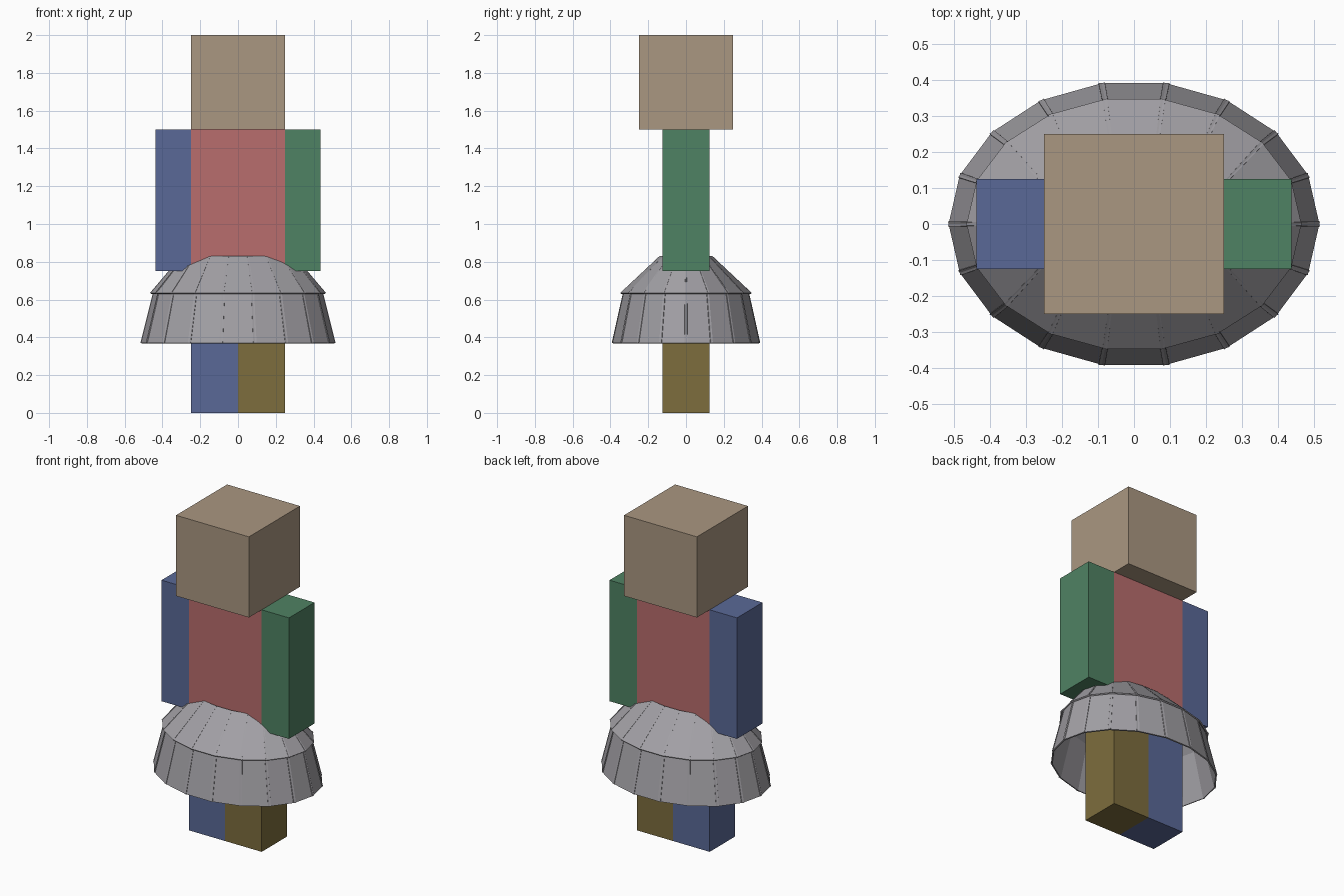
import bpy
import bmesh
from math import cos, sin, pi
from mathutils import Vector

cube = bpy.data.objects.get("Cube")
if cube:
    bpy.data.objects.remove(cube, do_unlink=True)


def linear(c):
    c /= 255
    return c / 12.92 if c <= 0.04045 else ((c + 0.055) / 1.055) ** 2.4


def material(name, r, g, b):
    mat = bpy.data.materials.new(name)
    mat.use_nodes = True
    colour = (linear(r), linear(g), linear(b), 1)
    mat.diffuse_color = colour
    mat.node_tree.nodes["Principled BSDF"].inputs["Base Color"].default_value = colour
    return mat


tan = material("tan", 170, 151, 129)
red = material("red", 184, 109, 109)
blue = material("blue", 90, 105, 151)
green = material("green", 79, 130, 99)
olive = material("olive", 125, 109, 61)
grey = material("grey", 162, 160, 165)


def finish(name, bm, mat):
    mesh = bpy.data.meshes.new(name)
    bmesh.ops.recalc_face_normals(bm, faces=bm.faces)
    bm.to_mesh(mesh)
    bm.free()
    mesh.materials.append(mat)
    obj = bpy.data.objects.new(name, mesh)
    bpy.context.collection.objects.link(obj)
    return obj


def box(name, mat, x0, x1, half_depth, z0, z1):
    bm = bmesh.new()
    bmesh.ops.create_cube(bm, size=1)
    bmesh.ops.scale(bm, vec=(x1 - x0, 2 * half_depth, z1 - z0), verts=bm.verts)
    bmesh.ops.translate(bm, vec=((x0 + x1) / 2, 0, (z0 + z1) / 2), verts=bm.verts)
    return finish(name, bm, mat)


def panel_ring(name, bottom, top, overlap, thickness=0.008, sides=18):
    """Ring of flat, slightly overlapping plates; bottom and top are (rx, ry, z)."""
    bm = bmesh.new()
    for i in range(sides):
        edges = []
        for rx, ry, z in (bottom, top):
            a, b = (Vector((rx * cos(t), ry * sin(t), z))
                    for t in (2 * pi * i / sides, 2 * pi * (i + 1) / sides))
            extra = (b - a) * overlap
            edges.append((a - extra, b + extra))
        (a, b), (d, c) = edges
        outer = [a, b, c, d]
        inward = -(b - a).cross(d - a).normalized() * thickness
        o = [bm.verts.new(p) for p in outer]
        n = [bm.verts.new(p + inward) for p in outer]
        bm.faces.new(o)
        bm.faces.new(n[::-1])
        for k in range(4):
            j = (k + 1) % 4
            bm.faces.new((o[j], o[k], n[k], n[j]))
    return finish(name, bm, grey)


# Blocky figure
box("head", tan, -0.25, 0.25, 0.25, 1.5, 2)
box("torso", red, -0.25, 0.25, 0.125, 0.75, 1.5)
box("right_arm", blue, -0.437, -0.25, 0.125, 0.75, 1.5)
box("left_arm", green, 0.25, 0.437, 0.125, 0.75, 1.5)
box("right_leg", blue, -0.25, 0, 0.125, 0, 0.75)
box("left_leg", olive, 0, 0.25, 0.125, 0, 0.75)

# Two-tier plated skirt
panel_ring("skirt_lower", (0.515, 0.397, 0.37), (0.447, 0.335, 0.645), 0.05)
panel_ring("skirt_upper", (0.465, 0.352, 0.635), (0.3, 0.142, 0.83), 0.04)
